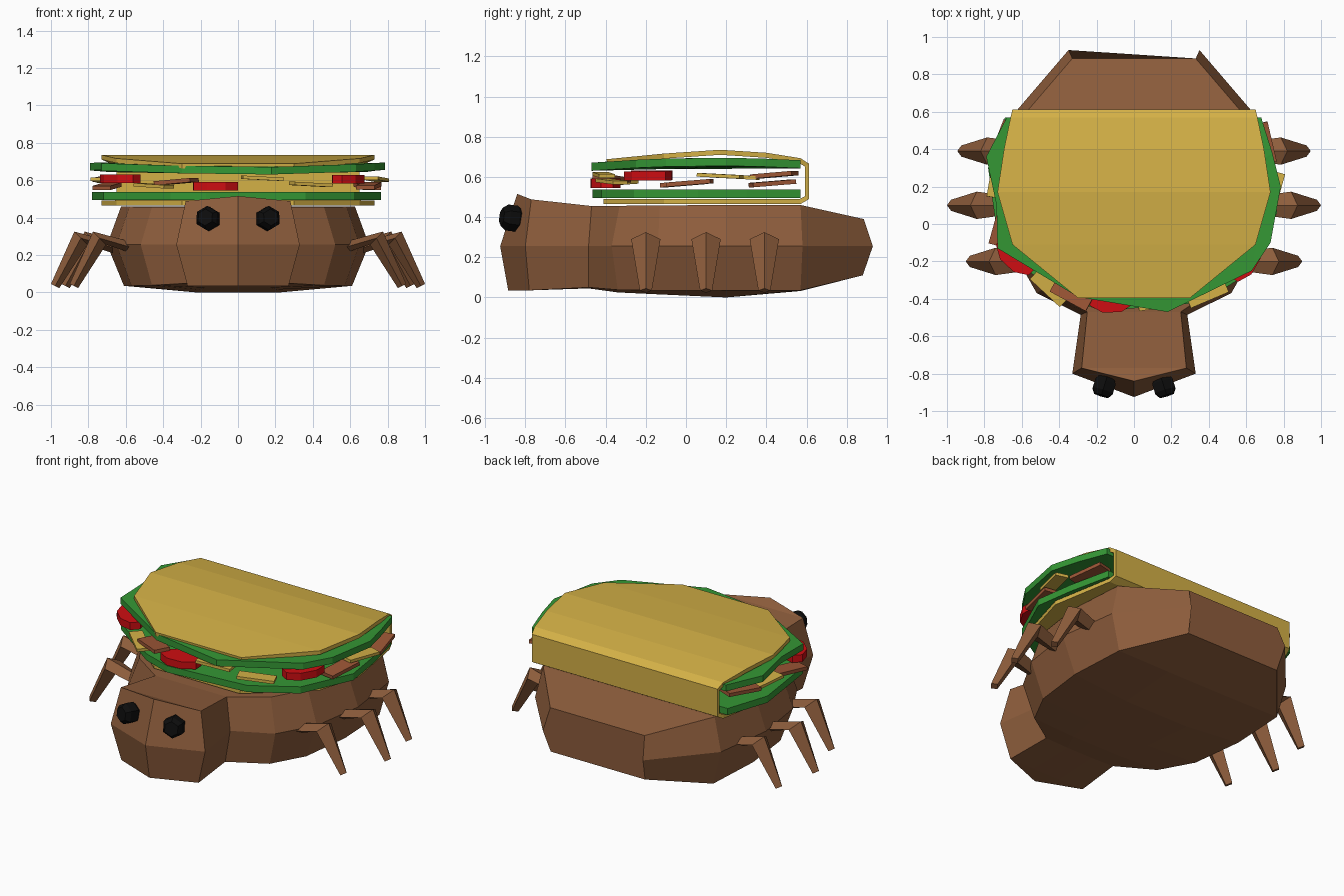
import bpy, bmesh, math
from mathutils import Matrix, Vector

if "Cube" in bpy.data.objects:
    bpy.data.objects.remove(bpy.data.objects["Cube"])


def material(name, rgb):
    m = bpy.data.materials.new(name)
    m.diffuse_color = (*rgb, 1)
    m.use_nodes = True
    m.node_tree.nodes["Principled BSDF"].inputs["Base Color"].default_value = m.diffuse_color
    return m


BROWN = material("body brown", (.27, .11, .045))
YELLOW = material("shell yellow", (.66, .44, .062))
GREEN = material("lettuce green", (.035, .31, .035))
RED = material("tomato red", (.62, .004, .006))
MEAT = material("meat brown", (.34, .095, .037))
BLACK = material("eye black", (.004, .004, .004))


def make(name, bm, mat, fix=True):
    if fix:
        bmesh.ops.remove_doubles(bm, verts=bm.verts, dist=.0005)
        bmesh.ops.recalc_face_normals(bm, faces=bm.faces)
    me = bpy.data.meshes.new(name)
    bm.to_mesh(me)
    bm.free()
    me.materials.append(mat)
    ob = bpy.data.objects.new(name, me)
    bpy.context.collection.objects.link(ob)
    return ob


def loft(rings, caps=True):
    """Skin a list of closed rings that have equal point counts."""
    bm = bmesh.new()
    vs = [[bm.verts.new(p) for p in r] for r in rings]
    n = len(vs[0])
    for a, b in zip(vs, vs[1:]):
        for i in range(n):
            j = (i + 1) % n
            bm.faces.new((a[i], a[j], b[j], b[i]))
    if caps:
        bm.faces.new(vs[0])
        bm.faces.new(vs[-1])
    return bm


# Body and head: half outlines from nose to tail, mirrored across x
bottom = [(0, -.885, .035), (.27, -.78, .035), (.25, -.485, .05), (.46, -.34, .038),
          (.57, -.13, .035), (.61, .2, .035), (.59, .57, .035), (.33, .88, .11)]
middle = [(0, -.925, .255), (.33, -.80, .255), (.285, -.485, .255), (.52, -.37, .255),
          (.65, -.14, .255), (.70, .2, .255), (.65, .58, .255), (.35, .93, .255)]
top = [(0, -.84, .515), (.28, -.77, .488), (.25, -.47, .455), (.46, -.33, .456),
       (.58, -.13, .458), (.625, .2, .46), (.60, .57, .46), (.33, .885, .39)]
belly_z = [.035, .035, .045, .025, .015, 0, .032, .11]
belly = [(p[0] * .37, p[1], z) for p, z in zip(bottom, belly_z)]
rings = []
for i in range(8):
    half = [c[i] for c in (belly, bottom, middle, top)]
    rings.append(half + [(-x, y, z) for x, y, z in reversed(half)])
# The first station is the nose line, so it needs no cap
bm = loft(rings, caps=False)
bm.verts.ensure_lookup_table()
bm.faces.new(bm.verts[-8:])
bmesh.ops.remove_doubles(bm, verts=bm.verts, dist=.0005)
bmesh.ops.dissolve_degenerate(bm, edges=bm.edges, dist=.0005)
make("body", bm, BROWN)

# Legs: three per side, diamond section through root, knee and tip
for side, word in ((1, "right"), (-1, "left")):
    for row, y, tip in (("front", -.2, .90), ("middle", .1, 1.0), ("rear", .39, .945)):
        def section(x, z, w, dx, dz):
            return [(side * x, y, z), (side * (x - dx / 2), y + w, z - dz / 2),
                    (side * (x - dx), y, z - dz), (side * (x - dx / 2), y - w, z - dz / 2)]
        make(f"{word}_{row}_leg", loft([section(tip - .33, .27, .05, .0, .06),
                                        section(tip - .125, .325, .073, .07, .07),
                                        section(tip, .045, .03, .045, .022)]), BROWN)

# Eyes: faceted hexagonal beads, tilted to sit on the face
for side, word in ((1, "right"), (-1, "left")):
    rings = []
    for d, r in ((-.052, .045), (-.025, .065), (.025, .065), (.052, .045)):
        rings.append([(r * math.sin(k * math.pi / 3), d, r * math.cos(k * math.pi / 3))
                      for k in range(6)])
    bm = loft(rings)
    bm.transform(Matrix.Translation((side * .16, -.868, .395))
                 @ Matrix.Rotation(side * .3, 4, 'Z') @ Matrix.Rotation(-.12, 4, 'X'))
    make(f"{word}_eye", bm, BLACK)

# Folded shell: one bent sheet, given thickness inwards
shell = [(-.395, .30, .688), (-.11, .65, .716), (.17, .73, .735), (.40, .695, .72),
         (.57, .66, .693), (.613, .65, .665), (.613, .65, .49), (.57, .66, .465),
         (.17, .73, .465), (-.11, .65, .465), (-.41, .30, .465)]
bm = bmesh.new()
rows = [(bm.verts.new((-w, y, z)), bm.verts.new((w, y, z))) for y, w, z in shell]
for a, b in zip(rows, rows[1:]):
    bm.faces.new((a[0], a[1], b[1], b[0]))
ob = make("folded_shell", bm, YELLOW, fix=False)
mod = ob.modifiers.new("thickness", 'SOLIDIFY')
mod.thickness = .025
mod.offset = -1


# Lettuce leaves: irregular slabs, the upper one gently arched
def slab(name, outline, z, thick, arch):
    def ring(dz):
        return [(x, y, z + dz + arch * (1 - ((y - .14) / .55) ** 2)) for x, y in outline]
    bm = loft([ring(0), ring(thick)])
    bmesh.ops.triangulate(bm, faces=[f for f in bm.faces if len(f.verts) > 4])
    make(name, bm, GREEN)


slab("upper_lettuce", [(.68, .57), (.74, .38), (.785, .2), (.73, -.1), (.63, -.25),
                       (.18, -.47), (-.3, -.39), (-.73, -.13), (-.735, .1),
                       (-.79, .36), (-.68, .57)], .635, .04, .02)
slab("lower_lettuce", [(.67, .57), (.73, .3), (.765, .06), (.62, -.26), (.36, -.42),
                       (-.17, -.465), (-.36, -.4), (-.72, -.14), (-.78, .3),
                       (-.69, .57)], .495, .042, 0)


# Fillings: thin pieces around the open edge
def piece(name, mat, x, y, z, length, width, height, turn, tilt=0):
    bm = bmesh.new()
    bmesh.ops.create_cube(bm, size=1)
    bm.transform(Matrix.Translation((x, y, z)) @ Matrix.Rotation(turn, 4, 'Z')
                 @ Matrix.Rotation(tilt, 4, 'Y') @ Matrix.Diagonal((length, width, height, 1)))
    make(name, bm, mat)


def tomato(n, x, y, z, turn):
    r = .13
    rings = [[(r * math.cos(k * math.pi / 4 + .39), r * math.sin(k * math.pi / 4 + .39) * .6, d)
              for k in range(8)] for d in (-.023, .023)]
    bm = loft(rings)
    bm.transform(Matrix.Translation((x, y, z)) @ Matrix.Rotation(turn, 4, 'Z'))
    make(f"tomato_{n}", bm, RED)


tomato(1, -.12, -.40, .568, .05)
tomato(2, -.63, -.17, .608, -.75)
tomato(3, .59, -.19, .605, 1.05)
for n, (x, y, z, a) in enumerate([(-.45, -.34, .57, -.75), (.13, -.41, .61, .15),
                                  (.39, -.37, .577, .4), (.74, .17, .605, 1.3),
                                  (-.73, .25, .6, 1.4)]):
    piece(f"cheese_{n + 1}", YELLOW, x, y, z, .22, .08, .018, a, .05)
for n, (x, y, z, a) in enumerate([(-.33, -.37, .592, -.5), (-.70, -.01, .567, 1.3),
                                  (.70, .02, .57, 1.4), (.69, .43, .568, 1.8),
                                  (-.69, .44, .61, 1.2)]):
    piece(f"meat_{n + 1}", MEAT, x, y, z, .22, .1, .022, a, -.08)
